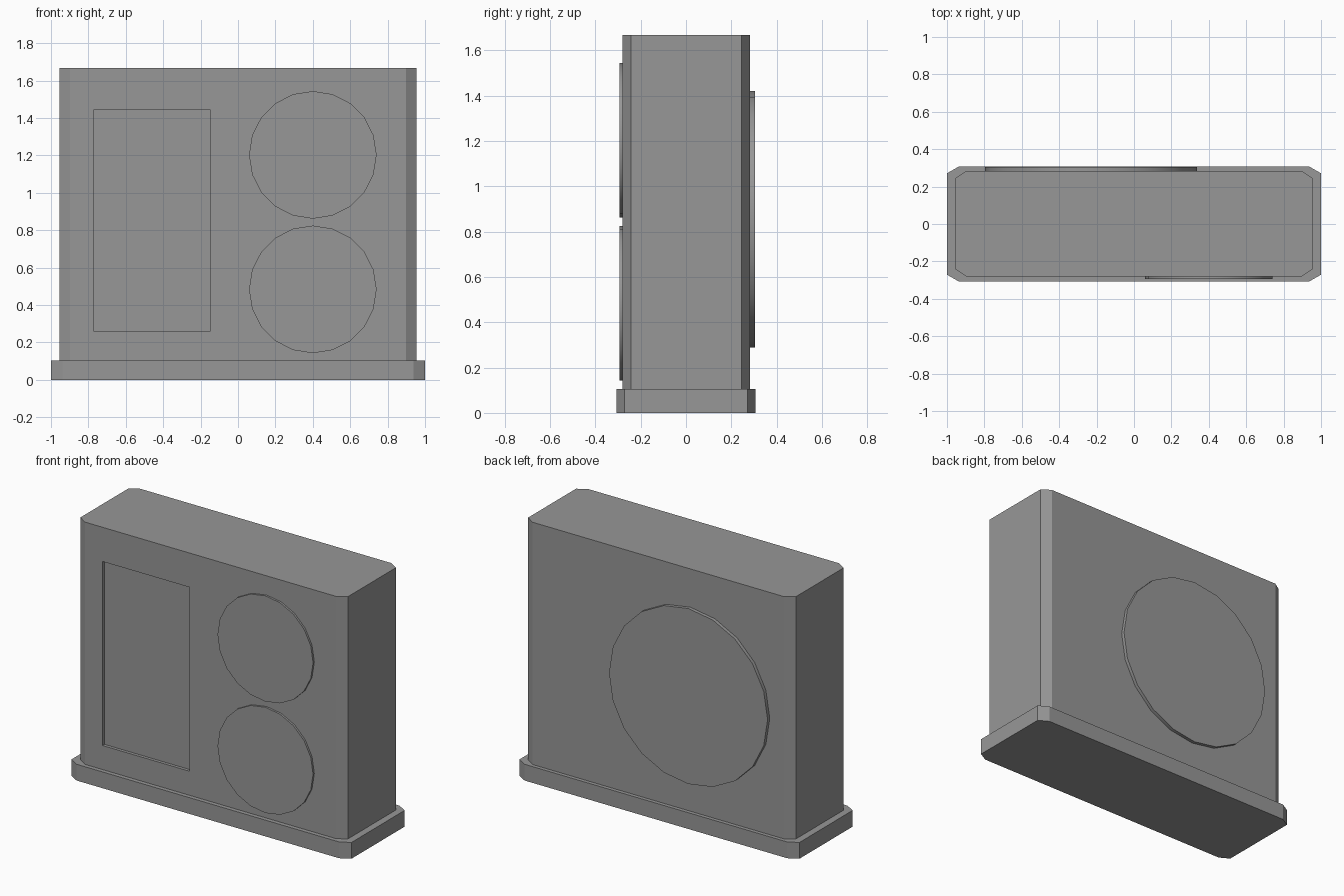
import bpy, bmesh
from math import radians
from mathutils import Matrix, Vector

if "Cube" in bpy.data.objects:
    bpy.data.objects.remove(bpy.data.objects["Cube"])

# Dark grey for the whole model
grey = bpy.data.materials.new("dark_grey")
grey.diffuse_color = (0.31, 0.31, 0.31, 1)
grey.use_nodes = True
grey.node_tree.nodes["Principled BSDF"].inputs["Base Color"].default_value = grey.diffuse_color


def add_object(name, bm):
    bmesh.ops.recalc_face_normals(bm, faces=bm.faces)
    mesh = bpy.data.meshes.new(name)
    bm.to_mesh(mesh)
    bm.free()
    mesh.materials.append(grey)
    obj = bpy.data.objects.new(name, mesh)
    bpy.context.collection.objects.link(obj)
    return obj


def chamfered_block(name, hx, y0, y1, z0, z1, cx, cy):
    """Block with its four vertical corners cut off."""
    outline = [(-hx + cx, y0), (hx - cx, y0), (hx, y0 + cy), (hx, y1 - cy),
               (hx - cx, y1), (-hx + cx, y1), (-hx, y1 - cy), (-hx, y0 + cy)]
    bm = bmesh.new()
    face = bm.faces.new([bm.verts.new((x, y, z0)) for x, y in outline])
    top = bmesh.ops.extrude_face_region(bm, geom=[face], use_keep_orig=True)
    verts = [v for v in top["geom"] if isinstance(v, bmesh.types.BMVert)]
    bmesh.ops.translate(bm, verts=verts, vec=(0, 0, z1 - z0))
    return add_object(name, bm)


def box(name, lo, hi):
    lo, hi = Vector(lo), Vector(hi)
    bm = bmesh.new()
    bmesh.ops.create_cube(bm, size=1, matrix=Matrix.Translation((lo + hi) / 2)
                          @ Matrix.Diagonal((*(hi - lo), 1)))
    return add_object(name, bm)


def disc(name, x, z, radius, y0, y1, sides=20):
    """Flat round plate facing along y, with a smooth rim and sharp edges."""
    bm = bmesh.new()
    bmesh.ops.create_cone(bm, cap_ends=True, segments=sides, radius1=radius,
                          radius2=radius, depth=y1 - y0,
                          matrix=Matrix.Translation((x, (y0 + y1) / 2, z))
                          @ Matrix.Rotation(radians(90), 4, 'X'))
    for face in bm.faces:
        face.smooth = len(face.verts) == 4
    for edge in bm.edges:
        edge.smooth = all(f.smooth for f in edge.link_faces)
    return add_object(name, bm)


# Plinth and cabinet
chamfered_block("base_plinth", 1.0, -0.307, 0.307, 0, 0.105, 0.063, 0.036)
body = chamfered_block("cabinet_body", 0.955, -0.28, 0.283, 0.105, 1.668, 0.058, 0.038)

# Shallow rectangular recess in the front
cutter = box("panel_recess_cutter", (-0.771, -0.4, 0.26), (-0.15, -0.26, 1.447))
cutter.hide_render = True
cutter.display_type = 'WIRE'
cut = body.modifiers.new("panel_recess", 'BOOLEAN')
cut.operation = 'DIFFERENCE'
cut.solver = 'EXACT'
cut.object = cutter

# Raised round plates, two in front and a large one behind
for name, z in (("front_disc_upper", 1.203), ("front_disc_lower", 0.484)):
    disc(name, 0.4, z, 0.341, -0.293, -0.27)
disc("back_disc", -0.23, 0.855, 0.566, 0.27, 0.305)
